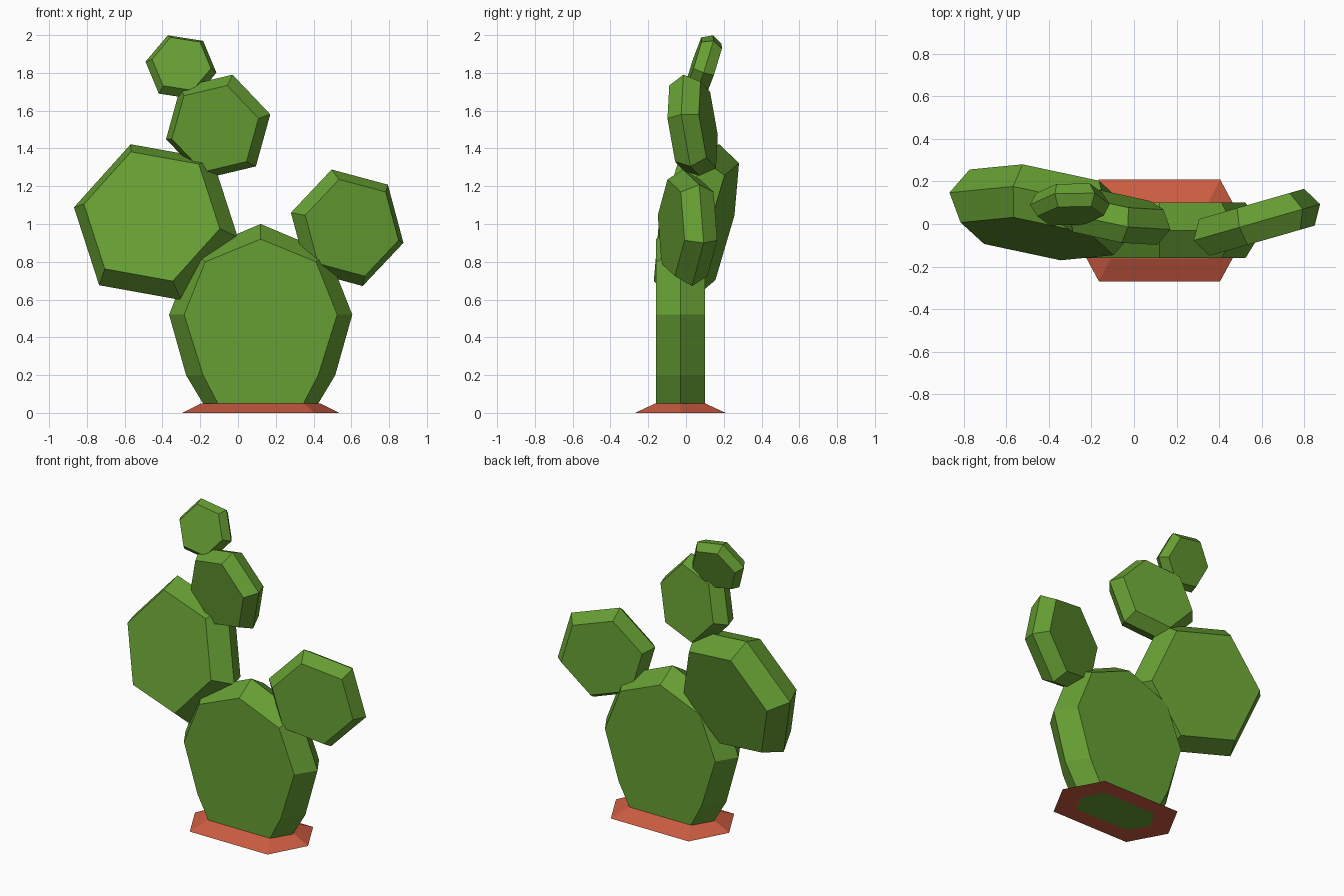
import bpy, bmesh, math
from mathutils import Vector

if "Cube" in bpy.data.objects:
    bpy.data.objects.remove(bpy.data.objects["Cube"])


def material(name, rgb):
    m = bpy.data.materials.new(name)
    m.diffuse_color = (*rgb, 1)
    m.use_nodes = True
    m.node_tree.nodes["Principled BSDF"].inputs["Base Color"].default_value = m.diffuse_color
    return m


green = material("cactus green", (0.133, 0.345, 0.033))
clay = material("terracotta", (0.60, 0.107, 0.053))


def loft(name, rings, mat, caps=True):
    """Skin a list of equal-length closed rings with flat faces."""
    bm = bmesh.new()
    loops = [[bm.verts.new(p) for p in r] for r in rings]
    n = len(loops[0])
    for a, b in zip(loops, loops[1:]):
        for i in range(n):
            j = (i + 1) % n
            bm.faces.new((a[i], a[j], b[j], b[i]))
    if caps:
        bm.faces.new(loops[0][::-1])
        bm.faces.new(loops[-1])
    bmesh.ops.recalc_face_normals(bm, faces=bm.faces[:])
    me = bpy.data.meshes.new(name)
    bm.to_mesh(me)
    bm.free()
    me.materials.append(mat)
    ob = bpy.data.objects.new(name, me)
    bpy.context.collection.objects.link(ob)
    return ob


def hex_pad(name, centre, normal, vertex_dir, radius, half):
    """Six-sided pad: widest ring in the middle, smaller front and back."""
    c, n = Vector(centre), Vector(normal).normalized()
    u = Vector(vertex_dir)
    u = (u - n * u.dot(n)).normalized()
    v = n.cross(u)
    rings = []
    for off, s in ((half, 0.83), (0, 1), (-half, 0.83)):
        rings.append([c + n * off + radius * s *
                      (u * math.cos(k * math.pi / 3) + v * math.sin(k * math.pi / 3))
                      for k in range(6)])
    return loft(name, rings, green)


CX, CY = 0.12, -0.03

# Main trunk pad: half outlines (half width, z), mirrored about its axis
edge_half = [(0.275, 0), (0.395, 0.2), (0.485, 0.52), (0.355, 0.85)]
face_half = [(0.20, 0), (0.305, 0.2), (0.405, 0.52), (0.293, 0.80)]


def outline(half, top, y):
    right = [(CX + w, y, z) for w, z in half]
    left = [(CX - w, y, z) for w, z in reversed(half)]
    return right + [(CX, y, top)] + left


loft("trunk_pad", [outline(face_half, 0.92, CY - 0.13),
                   outline(edge_half, 1.0, CY),
                   outline(face_half, 0.92, CY + 0.13)], green)


# Soil base: sloping six-sided skirt around the trunk foot
def hexagon(wide, narrow, depth, z):
    return [(CX + x, CY + y, z) for x, y in
            ((wide, 0), (narrow, depth), (-narrow, depth),
             (-wide, 0), (-narrow, -depth), (narrow, -depth))]


loft("base", [hexagon(0.27, 0.195, 0.125, 0),
              hexagon(0.415, 0.285, 0.24, 0),
              hexagon(0.315, 0.23, 0.132, 0.05),
              hexagon(0.27, 0.19, 0.11, 0.05)], clay, caps=False)

# Branch pads
hex_pad("left_pad", (-0.435, 0.055, 1.01), (-0.17, -1, 0.24),
        (-0.11, 0.10, 0.34), 0.45, 0.13)
hex_pad("right_pad", (0.578, 0.008, 0.98), (0.276, -0.961, 0),
        (-0.083, -0.023, 0.31), 0.32, 0.09)
hex_pad("upper_pad", (-0.105, 0.035, 1.515), (-0.19, -1, -0.125),
        (0.065, -0.042, 0.235), 0.29, 0.085)
hex_pad("top_pad", (-0.302, 0.092, 1.83), (0.06, -1, 0.33),
        (-0.068, 0.05, 0.163), 0.19, 0.057)
